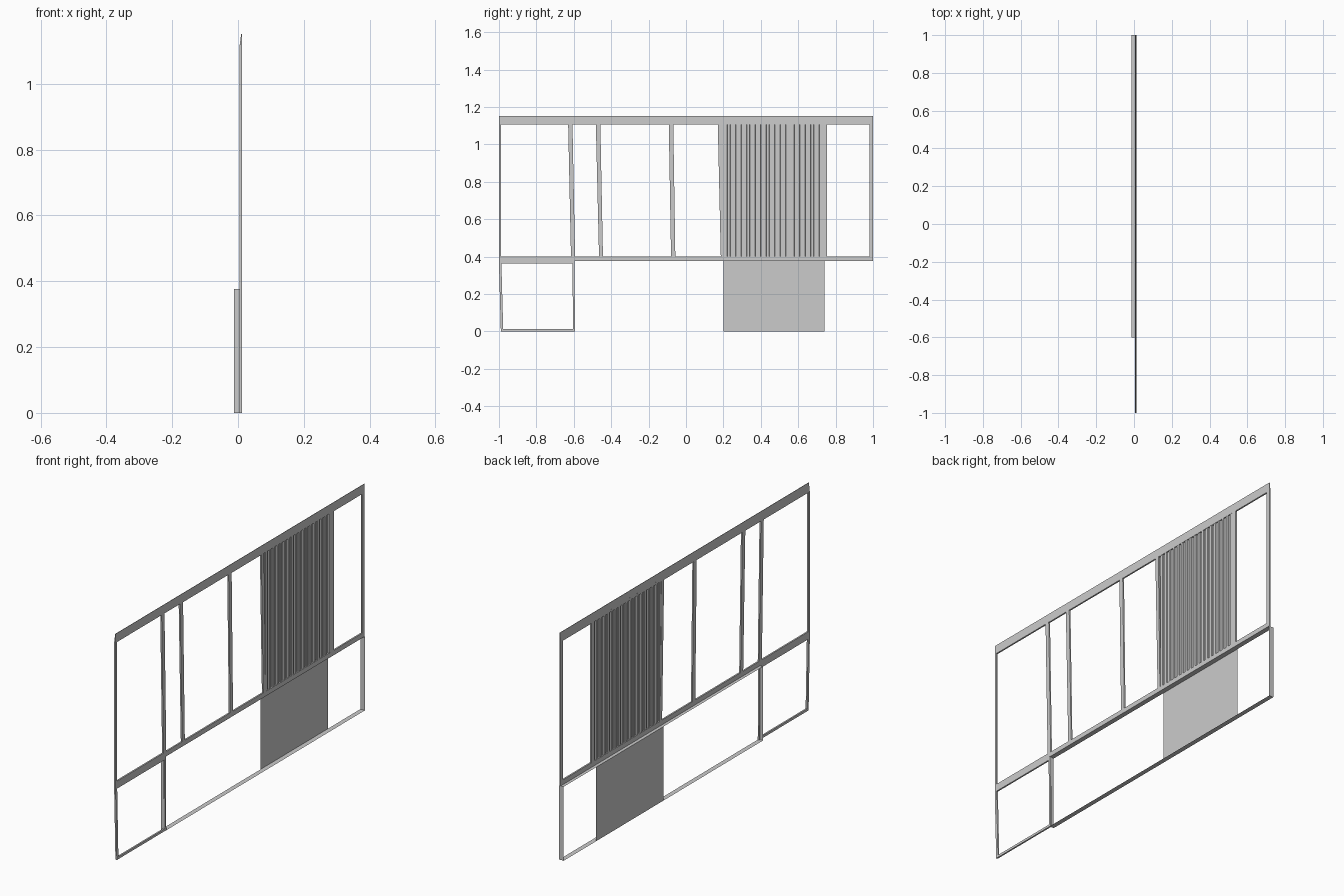
import bpy, bmesh

if "Cube" in bpy.data.objects:
    bpy.data.objects.remove(bpy.data.objects["Cube"])

XB, X0, X1 = -0.0125, 0.004, 0.012   # recess back, frame back, frame front


def finish(name, bm):
    bmesh.ops.recalc_face_normals(bm, faces=bm.faces[:])
    me = bpy.data.meshes.new(name)
    bm.to_mesh(me)
    bm.free()
    ob = bpy.data.objects.new(name, me)
    bpy.context.collection.objects.link(ob)
    return ob


def prism(name, outline, x0=X0, x1=X1):
    """Outline in (y, z), extruded along x."""
    bm = bmesh.new()
    face = bm.faces.new([bm.verts.new((x0, y, z)) for y, z in outline])
    ext = bmesh.ops.extrude_face_region(bm, geom=[face])
    for v in ext["geom"]:
        if isinstance(v, bmesh.types.BMVert):
            v.co.x = x1
    return finish(name, bm)


def bar(name, y0, y1, z0, z1):
    return prism(name, [(y0, z0), (y1, z0), (y1, z1), (y0, z1)])


def post(name, bot, top, z0, z1):
    """Slightly leaning upright given by its bottom and top y spans."""
    return prism(name, [(bot[0], z0), (bot[1], z0), (top[1], z1), (top[0], z1)])


def sheet(name, path, axis_vec):
    """Open strip: a 3D path swept by one vector."""
    bm = bmesh.new()
    a = [bm.verts.new(p) for p in path]
    b = [bm.verts.new([p[i] + axis_vec[i] for i in range(3)]) for p in path]
    for i in range(len(path) - 1):
        bm.faces.new((a[i], a[i + 1], b[i + 1], b[i]))
    return finish(name, bm)


# Top fascia, tapering to a thin upper edge
fascia = bar("top_fascia", -1, 1, 1.107, 1.152)
for v in fascia.data.vertices:
    if v.co.z > 1.13:
        v.co.x = 0.0095 if v.co.x < 0.008 else 0.0115

# Middle rail, deeper over the door
bar("middle_rail", -0.6, 1, 0.376, 0.4)
bar("door_head_rail", -1, -0.6, 0.362, 0.4)

# Upper window mullions
mullions = [
    ((-1, -0.988), (-1, -0.988)),
    ((-0.615, -0.593), (-0.63, -0.607)),
    ((-0.465, -0.444), (-0.482, -0.458)),
    ((-0.08, -0.057), (-0.092, -0.068)),
    ((0.186, 0.203), (0.17, 0.192)),
    ((0.727, 0.754), (0.727, 0.754)),
    ((0.98, 1), (0.98, 1)),
]
for i, (bot, top) in enumerate(mullions):
    post(f"mullion_{i}", bot, top, 0.4, 1.107)

# Ribbed shutter panel
ya, yb, n = 0.192, 0.728, 18
pitch = (yb - ya) / n
path = []
for i in range(n):
    y = ya + i * pitch
    path += [(0.005, y, 0.385), (0.005, y + pitch * 0.45, 0.385),
             (0.011, y + pitch * 0.5, 0.385), (0.011, y + pitch * 0.95, 0.385)]
path.append((0.005, yb, 0.385))
sheet("ribbed_shutter", path, (0, 0, 0.735))

# Door frame
post("door_post_left", (-0.99, -0.977), (-1, -0.987), 0, 0.362)
post("door_post_right", (-0.603, -0.593), (-0.608, -0.597), 0, 0.376)
bar("door_sill", -0.98, -0.6, 0, 0.012)

# Recess lining around the lower opening
ring = [(XB, -0.6, 0), (XB, 1, 0), (XB, 1, 0.376), (XB, -0.6, 0.376), (XB, -0.6, 0)]
sheet("lower_recess", ring, (0.0125 - XB, 0, 0))

# Solid panel at the back of the recess
sheet("lower_panel", [(XB, 0.2, 0), (XB, 0.74, 0)], (0, 0, 0.376))
